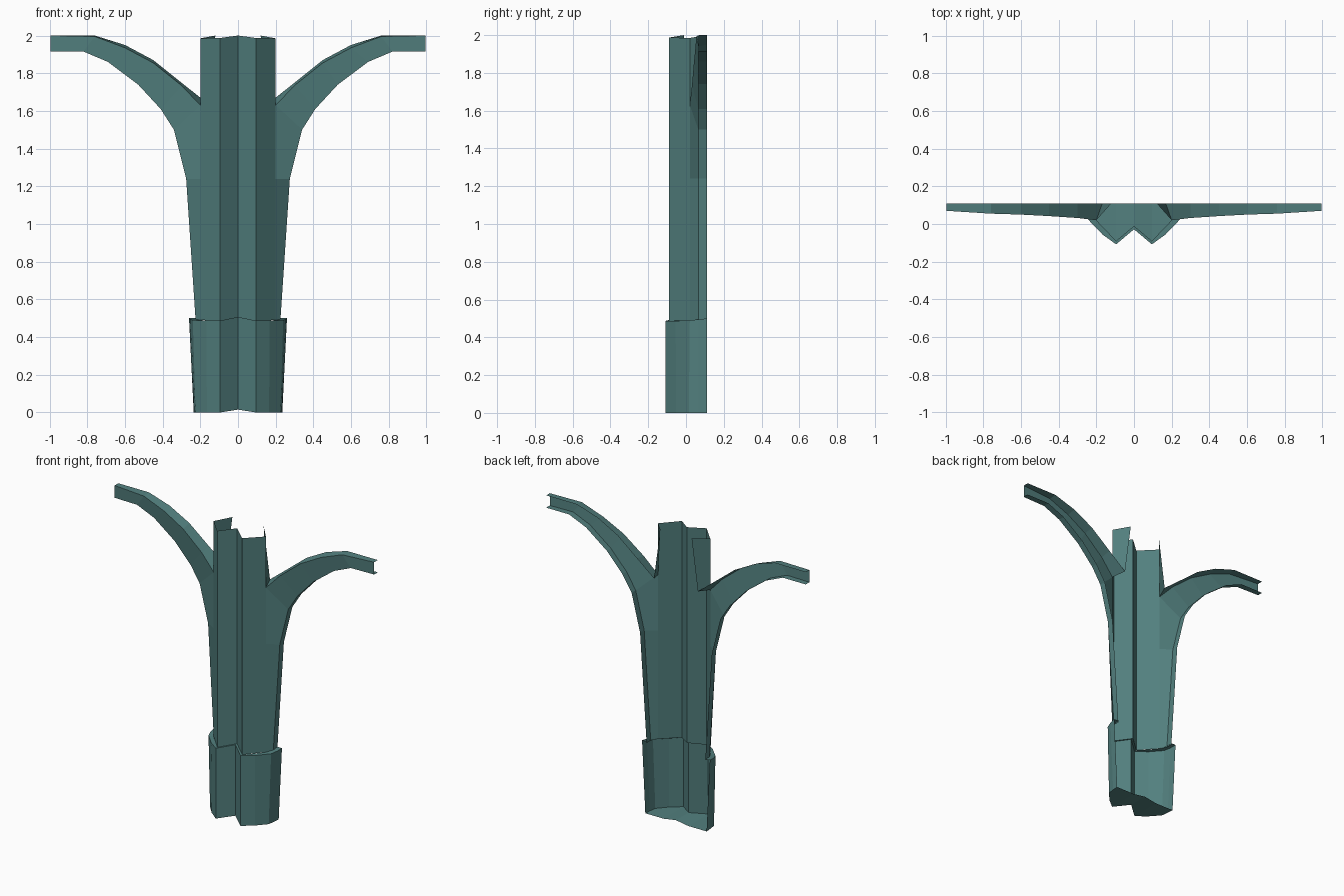
import bpy
import bmesh

cube = bpy.data.objects.get("Cube")
if cube:
    bpy.data.objects.remove(cube)

teal = bpy.data.materials.new("muted teal")
teal.use_nodes = True
teal.diffuse_color = (0.085, 0.215, 0.21, 1)
teal.node_tree.nodes["Principled BSDF"].inputs["Base Color"].default_value = teal.diffuse_color

BACK = 0.11


def build(name, *lofts):
    """Join rows of points (bottom to top, inside to outside) and mirror the half."""
    bm = bmesh.new()
    for rows in lofts:
        grid = [[bm.verts.new(p) for p in row] for row in rows]
        for low, high in zip(grid, grid[1:]):
            for i in range(len(low) - 1):
                bm.faces.new((low[i], low[i + 1], high[i + 1], high[i]))
    bmesh.ops.remove_doubles(bm, verts=bm.verts, dist=0.0001)
    mesh = bpy.data.meshes.new(name)
    bm.to_mesh(mesh)
    bm.free()
    mesh.materials.append(teal)
    obj = bpy.data.objects.new(name, mesh)
    bpy.context.collection.objects.link(obj)
    mirror = obj.modifiers.new("Mirror", 'MIRROR')
    mirror.use_clip = True
    return obj


def at(section, heights):
    return [(x, y, z) for (x, y), z in zip(section, heights)]


# Folded shaft, open at the back and top, with a returning flange above each branch
shaft = [(0, -0.01), (0.095, -0.09), (0.2, 0.02)]
shaft_low = at(shaft, (0.505, 0.487, 0.49))
shaft_top = at(shaft, (2.0, 1.987, 1.985))
flange = [[(0.2, 0.02, 1.63), (0.168, BACK, 1.645)],
          [(0.2, 0.02, 1.985), (0.12, BACK, 2.0)]]
build("shaft", [shaft_low, shaft_top], flange)

# Wider base sleeve with a floor and a ledge meeting the shaft
sleeve_low = [(0, -0.028), (0.095, -0.108), (0.165, -0.052), (0.225, 0.015), (0.232, 0.065), (0.235, BACK)]
sleeve_top = [(0, -0.028), (0.095, -0.108), (0.168, -0.055), (0.24, 0.02), (0.255, 0.065), (0.26, BACK)]
collar = [(0, -0.01), (0.095, -0.09), (0.15, -0.032), (0.2, 0.02), (0.223, 0.065), (0.225, BACK)]
rim_z = (0.507, 0.487, 0.487, 0.49, 0.495, 0.5)
foot = at(sleeve_low, (0.015, 0, 0, 0, 0, 0))
rim = at(sleeve_top, rim_z)
floor_back = [(x, BACK, z) for x, y, z in foot]
build("base_sleeve", [foot, rim], [rim, at(collar, rim_z)], [floor_back, foot])

# Curved branches: channel section with front web, lower rim and upper rim
inner = [(0.2, 0.49), (0.2, 1.24), (0.2, 1.63), (0.3, 1.735),
         (0.45, 1.855), (0.6, 1.935), (0.76, 1.995), (0.995, 2.0)]
outer = [(0.225, 0.49), (0.275, 1.24), (0.34, 1.5), (0.41, 1.61),
         (0.53, 1.74), (0.69, 1.86), (0.82, 1.915), (0.995, 1.915)]
inner_y = (0.02, 0.02, 0.02, 0.032, 0.042, 0.05, 0.055, 0.07)
web, upper = [], []
for (xi, zi), (xo, zo), y in zip(inner, outer, inner_y):
    web.append([(xi, y, zi), (xo, max(y, 0.065), zo), (xo, BACK, zo)])
    if zi > 1.6:
        x_back = 0.168 if xi == 0.2 else xi
        upper.append([(x_back, BACK, min(zi + 0.015, 2.0)), (xi, y, zi)])
build("branches", web, upper)
